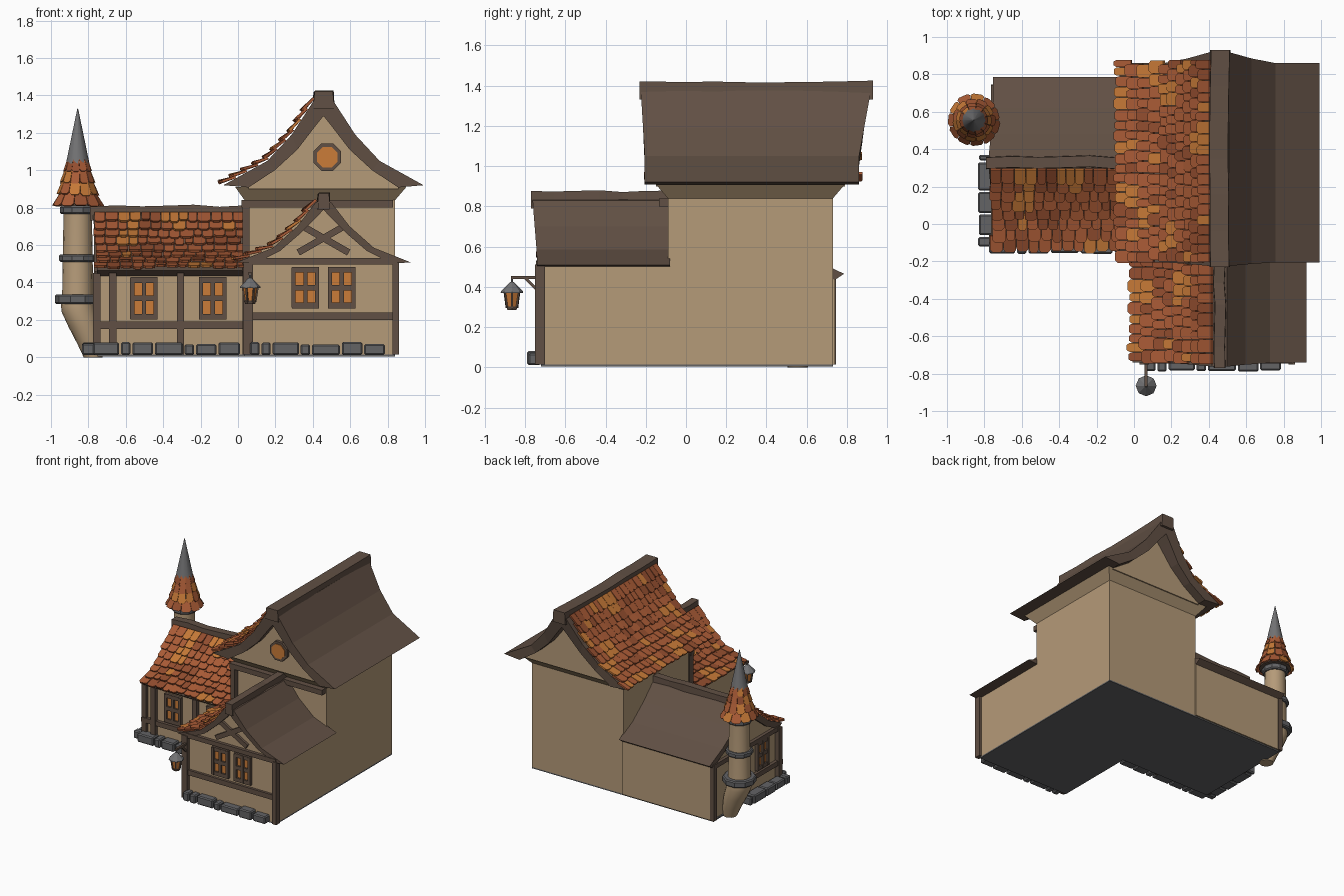
import bpy, bmesh, math, random
from mathutils import Vector, Matrix

if "Cube" in bpy.data.objects:
    bpy.data.objects.remove(bpy.data.objects["Cube"])

random.seed(7)

def material(name, r, g, b):
    m = bpy.data.materials.new(name)
    m.diffuse_color = (r, g, b, 1)
    m.use_nodes = True
    m.node_tree.nodes["Principled BSDF"].inputs["Base Color"].default_value = m.diffuse_color
    return m

PLASTER = material("plaster tan", 0.46, 0.325, 0.19)
WOOD = material("timber brown", 0.12, 0.08, 0.058)
STONE = material("stone grey", 0.125, 0.125, 0.13)
IRON = material("iron grey", 0.17, 0.17, 0.175)
GLASS = material("window orange", 0.60, 0.20, 0.04)
TILES = [material("tile rust", 0.40, 0.105, 0.037), material("tile amber", 0.56, 0.19, 0.038),
         material("tile dark rust", 0.29, 0.075, 0.028)]

def finish(name, bm, *mats):
    bmesh.ops.recalc_face_normals(bm, faces=bm.faces)
    me = bpy.data.meshes.new(name)
    bm.to_mesh(me)
    bm.free()
    for m in mats:
        me.materials.append(m)
    ob = bpy.data.objects.new(name, me)
    bpy.context.collection.objects.link(ob)
    return ob

def add_box(bm, x0, x1, y0, y1, z0, z1):
    M = Matrix.Translation(((x0 + x1) / 2, (y0 + y1) / 2, (z0 + z1) / 2)) @ Matrix.Diagonal((x1 - x0, y1 - y0, z1 - z0, 1))
    return bmesh.ops.create_cube(bm, size=1, matrix=M)["verts"]

def box(name, mat, *dims):
    bm = bmesh.new()
    add_box(bm, *dims)
    return finish(name, bm, mat)

def beam(name, mat, p, q, w):
    p, q = Vector(p), Vector(q)
    bm = bmesh.new()
    M = Matrix.Translation((p + q) / 2) @ (q - p).to_track_quat('Z', 'Y').to_matrix().to_4x4() @ Matrix.Diagonal((w, w, (q - p).length, 1))
    bmesh.ops.create_cube(bm, size=1, matrix=M)
    return finish(name, bm, mat)

def lathe(name, mat, rings, n, smooth=False, phase=0.0):
    """Stack of horizontal rings (x, y, z, radius) with capped ends."""
    bm = bmesh.new()
    loops = [[bm.verts.new((x + r * math.cos(phase + 2 * math.pi * i / n), y + r * math.sin(phase + 2 * math.pi * i / n), z))
              for i in range(n)] for x, y, z, r in rings]
    for a, b in zip(loops, loops[1:]):
        for i in range(n):
            bm.faces.new((a[i], a[(i + 1) % n], b[(i + 1) % n], b[i]))
    bm.faces.new(loops[0])
    bm.faces.new(loops[-1])
    for f in bm.faces:
        f.smooth = smooth and len(f.verts) == 4
    return finish(name, bm, mat)

def band(name, mat, outer, inner, mp, a0, a1):
    """Solid between two mirrored half profiles (d, z), run from a0(z) to a1(z)."""
    bm = bmesh.new()
    mir = lambda pts: [(-d, z) for d, z in pts[:0:-1]] + list(pts)
    rows = [[[bm.verts.new(mp(d, z, a(z))) for d, z in mir(p)] for a in (a0, a1)] for p in (outer, inner)]
    (of, ob), (nf, nb) = rows
    last = len(of) - 1
    for i in range(last):
        j = i + 1
        for q in ((of[i], of[j], ob[j], ob[i]), (nf[i], nf[j], nb[j], nb[i]),
                  (of[i], of[j], nf[j], nf[i]), (ob[i], ob[j], nb[j], nb[i])):
            bm.faces.new(q)
    for i in (0, last):
        bm.faces.new((of[i], ob[i], nb[i], nf[i]))
    return finish(name, bm, mat)

def add_tile(bm, mp, u0, u1, s0, s1, lift, mat):
    """Shingle with a clipped lower edge; mp(u, s, h) places it on a surface."""
    w, l = u1 - u0, s1 - s0
    outline = ((0, 0), (1, 0), (1, .85), (.8, 1), (.2, 1), (0, .85))
    lo, hi = ([bm.verts.new(mp(u0 + w * a, s0 + l * b, h + lift * b)) for a, b in outline] for h in (0, .014))
    fs = [bm.faces.new(lo[::-1]), bm.faces.new(hi)]
    fs += [bm.faces.new((lo[i], lo[(i + 1) % 6], hi[(i + 1) % 6], hi[i])) for i in range(6)]
    for f in fs:
        f.material_index = mat

def tile_slope(name, profile, mp, a0, a1, rows):
    """Rows of shingles down the negative-d side of a roof profile."""
    pts = [Vector(p) for p in profile[1:]]
    lens = [(q - p).length for p, q in zip(pts, pts[1:])]
    def place(u, s, h):
        i = 0
        while i < len(lens) - 1 and s > lens[i]:
            s -= lens[i]
            i += 1
        t = (pts[i + 1] - pts[i]).normalized()
        p = pts[i] + t * s + Vector((-t.y, t.x)) * h
        return mp(-p.x, p.y, u)
    bm = bmesh.new()
    step, patch = sum(lens) / rows, {}
    for r in range(rows):
        u = a0 + random.uniform(-.01, .01)
        while u < a1 - .02:
            w = min(random.uniform(.045, .075), a1 + .01 - u)
            key = (r // 2, int((u + 2) / .13))
            patch.setdefault(key, random.choice((0, 0, 0, 1, 2)))
            c = patch[key] if random.random() < .8 else random.choice((0, 1, 2))
            add_tile(bm, place, u, u + w - .003, r * step - .01, (r + 1) * step + random.uniform(.005, .02),
                     random.uniform(.014, .024), c)
            u += w
    return finish(name, bm, *TILES)

def ridge_cap(name, mp, a0, a1, z0, z1, half):
    """Slightly uneven ridge beam."""
    bm = bmesh.new()
    loops = []
    for i in range(7):
        a, k = a0 + (a1 - a0) * i / 6, random.uniform(-.006, .006)
        loops.append([bm.verts.new(mp(d, z, a)) for d, z in
                      ((-half + k, z0), (half + k, z0), (half * .9 + k, z1 + k), (-half * .9 + k, z1 + k))])
    for p, q in zip(loops, loops[1:]):
        for i in range(4):
            bm.faces.new((p[i], p[(i + 1) % 4], q[(i + 1) % 4], q[i]))
    bm.faces.new(loops[0])
    bm.faces.new(loops[-1])
    return finish(name, bm, WOOD)

def stones(name, along_x, a0, a1, c0, c1):
    """Row of bevelled foundation stones."""
    bm = bmesh.new()
    a = a0
    while a < a1 - .03:
        w = min(random.choice((.06, .12, .15, .16)), a1 - a)
        o, top = random.uniform(0, .01), random.uniform(.068, .082)
        add_box(bm, *((a, a + w - .01, c0 + o, c1) if along_x else (c0 + o, c1, a, a + w - .01)), .012, top)
        a += w
    bmesh.ops.bevel(bm, geom=bm.edges[:], offset=.008, segments=1, affect='EDGES')
    return finish(name, bm, STONE)

def window(name, u, z0, w, h, mp):
    """Four-pane casement; mp(u, depth, z) puts it on a wall."""
    bm = bmesh.new()
    def bar(ua, ub, za, zb, d, mat):
        vs = add_box(bm, ua, ub, 0, d, za, zb)
        for f in {f for v in vs for f in v.link_faces}:
            f.material_index = mat
    for k in (0, .5, 1):
        c = u - w / 2 + .01 + k * (w - .02)
        bar(c - .011, c + .011, z0, z0 + h, .025, 0)
        c = z0 + .012 + k * (h - .024)
        bar(u - w / 2, u + w / 2, c - .015, c + .015, .022, 0)
    bar(u - w / 2 + .01, u + w / 2 - .01, z0 + .01, z0 + h - .01, .008, 1)
    for v in bm.verts:
        v.co = mp(*v.co)
    return finish(name, bm, WOOD, GLASS)

CX, CY = 0.457, 0.33
across_x = lambda d, z, a: Vector((CX + d, a, z))
across_y = lambda d, z, a: Vector((a, CY + d, z))
const = lambda c: (lambda z: c)

# Walls and floor
box("main_walls", PLASTER, .035, .84, -.09, .73, .015, .85)
box("front_wing_walls", PLASTER, .035, .84, -.72, -.05, .015, .515)
box("main_floor", STONE, .035, .84, -.72, .73, .005, .0155)
box("left_wing_floor", STONE, -.75, .035, -.08, .73, .005, .0155)

# Flared jetty under the main gable
bm = bmesh.new()
vs = add_box(bm, .035, .84, -.09, .73, .84, .91)
for v in vs:
    if v.co.z > .88:
        v.co.x += .06 if v.co.x > .4 else -.05
        v.co.y += .06 if v.co.y > .3 else -.06
finish("jetty", bm, PLASTER)

# Main roof
out = [(0, 1.385), (.05, 1.375), (.17, 1.19), (.30, 1.05), (.535, .92)]
inn = [(0, 1.29), (.04, 1.24), (.14, 1.11), (.26, 1.0), (.40, .908)]
band("main_roof", WOOD, out, inn, across_x, lambda z: -.205 - .02 * max(0, (z - 1.05) / .33),
     lambda z: .86 + .06 * max(0, (z - 1.05) / .33))
band("main_gable", PLASTER, inn, [(d, .9) for d, z in inn], across_x, const(-.15), const(.79))
tile_slope("main_roof_tiles", out, across_x, -.20, .87, 10)
ridge_cap("main_ridge", across_x, -.23, .93, 1.33, 1.42, .055)

# Front wing roof
out = [(0, .84), (.04, .83), (.14, .70), (.27, .585), (.465, .508)]
inn = [(0, .79), (.03, .755), (.12, .665), (.23, .57), (.37, .50)]
band("front_wing_roof", WOOD, out, inn, across_x, lambda z: -.74 - .08 * max(0, z - .55), const(-.08))
band("front_wing_gable", PLASTER, inn, [(d, .49) for d, z in inn], across_x, const(-.72), const(-.08))
tile_slope("front_wing_tiles", out, across_x, -.74, -.10, 8)
ridge_cap("front_wing_ridge", across_x, -.77, -.09, .79, .875, .032)

# Left wing roof and walls
out = [(0, .77), (.04, .76), (.15, .655), (.29, .545), (.455, .465)]
inn = [(0, .72), (.03, .695), (.13, .61), (.26, .51), (.41, .435)]
band("left_wing_roof", WOOD, out, inn, across_y, lambda z: -.755 - .1 * max(0, z - .55), const(.04))
band("left_wing_walls", PLASTER, inn, [(d, .015) for d, z in inn], across_y, const(-.74), const(.04))
tile_slope("left_wing_tiles", out, across_y, -.765, .03, 8)
ridge_cap("left_wing_ridge", across_y, -.79, .04, .73, .81, .033)

# Timber framing
for name, *d in (
        ("front_left_post", .03, .08, -.75, -.70, .015, .51), ("front_right_post", .825, .86, -.75, -.70, .015, .51),
        ("front_sill_beam", .06, .84, -.74, -.71, .20, .24), ("front_tie_beam", .06, .85, -.745, -.71, .495, .53),
        ("main_corner_post", .025, .062, -.13, -.08, .015, .82), ("main_cross_beam", .02, .83, -.135, -.09, .80, .84),
        ("left_wing_post_a", -.69, -.65, -.11, -.07, .015, .45), ("left_wing_post_b", -.325, -.288, -.11, -.07, .015, .45),
        ("left_wing_sill", -.775, .03, -.105, -.07, .152, .19), ("left_corner_post", -.775, -.735, -.10, -.06, .015, .45),
        ("left_end_post", -.77, -.73, .30, .335, .015, .66), ("left_end_sill", -.765, -.73, -.08, .45, .152, .19),
        ("left_end_tie", -.765, -.73, -.08, .74, .425, .46), ("left_back_post", -.765, -.73, .705, .745, .015, .45)):
    box(name, WOOD, *d)
for s in (-1, 1):
    beam("gable_brace", WOOD, (CX - s * .135, -.722, .56), (CX + s * .11, -.722, .70), .036)

# Windows
for u in (.36, .555):
    window("front_window", u, .265, .145, .215, lambda a, d, z: Vector((a, -.72 - d, z)))
for u in (-.503, -.135):
    window("left_wing_window", u, .205, .145, .22, lambda a, d, z: Vector((a, -.08 - d, z)))
window("left_end_window", .12, .205, .145, .22, lambda a, d, z: Vector((-.74 - d, a, z)))
for name, mat, r, y in (("round_window_frame", WOOD, .08, -.175), ("round_window_pane", GLASS, .06, -.18)):
    ob = lathe(name, mat, [(0, 0, 0, r), (0, 0, abs(y) - .145, r)], 8, phase=math.pi / 8)
    ob.data.transform(Matrix.Translation((.477, -.145, 1.07)) @ Matrix.Rotation(math.pi / 2, 4, 'X'))

# Foundation stones
stones("front_stones", True, .065, .82, -.79, -.72)
stones("left_wing_stones", True, -.775, .02, -.16, -.08)
stones("left_end_stones", False, -.12, .38, -.835, -.75)

# Turret with bent foot, collars, shingled cone and spire
TX, TY = -.857, .555
lathe("turret", PLASTER, [(-.775, TY, 0, .05), (-.79, TY, .07, .068), (-.82, TY, .16, .085), (-.85, TY, .24, .092),
                          (TX, TY, .28, .09), (TX, TY, .34, .083), (TX, TY, .82, .075)], 16, True)
for z0, z1, r in ((.285, .335, .122), (.51, .55, .1), (.765, .81, .095)):
    lathe("turret_collar", STONE, [(TX, TY, z0, r - .008), (TX, TY, z0 + .008, r), (TX, TY, z1 - .008, r), (TX, TY, z1, r - .008)], 10)
lathe("turret_roof_core", WOOD, [(TX, TY, .81, .115), (TX, TY, .90, .08), (TX, TY, 1.05, .045)], 12)
bm = bmesh.new()
for z0, z1, r0, r1 in ((.88, .805, .085, .128), (.95, .865, .07, .103), (1.01, .93, .055, .082), (1.06, .99, .045, .065)):
    for i in range(11):
        a = 2 * math.pi * (i + .5 * (z0 > .9)) / 11
        def cone(u, s, h, z0=z0, z1=z1, r0=r0, r1=r1):
            r = r0 + (r1 - r0) * s + h * .7
            return (TX + r * math.cos(u), TY + r * math.sin(u), z0 + (z1 - z0) * s + h * .3)
        add_tile(bm, cone, a, a + .55, 0, random.uniform(.93, 1.07), random.uniform(0, .006), random.choice((0, 0, 1, 2)))
finish("turret_tiles", bm, *TILES)
lathe("spire", IRON, [(TX, TY, 1.035, .063), (TX, TY, 1.33, .002)], 12, True)

# Hanging lantern
LX, LY = .065, -.865
beam("lantern_arm", WOOD, (LX, -.72, .447), (LX, LY - .005, .447), .016)
beam("lantern_strut", WOOD, (LX, -.74, .385), (LX, -.80, .445), .014)
lathe("lantern_hook", IRON, [(LX, LY, .41, .006), (LX, LY, .445, .006)], 6)
lathe("lantern_cap", IRON, [(LX, LY, .37, .056), (LX, LY, .378, .054), (LX, LY, .425, .008)], 8)
lathe("lantern_glass", GLASS, [(LX, LY, .30, .028), (LX, LY, .372, .040)], 6)
lathe("lantern_base", WOOD, [(LX, LY, .285, .026), (LX, LY, .303, .033)], 6)
for i in range(6):
    c, s = math.cos(i * math.pi / 3), math.sin(i * math.pi / 3)
    beam("lantern_bar", WOOD, (LX + .029 * c, LY + .029 * s, .295), (LX + .041 * c, LY + .041 * s, .375), .009)
